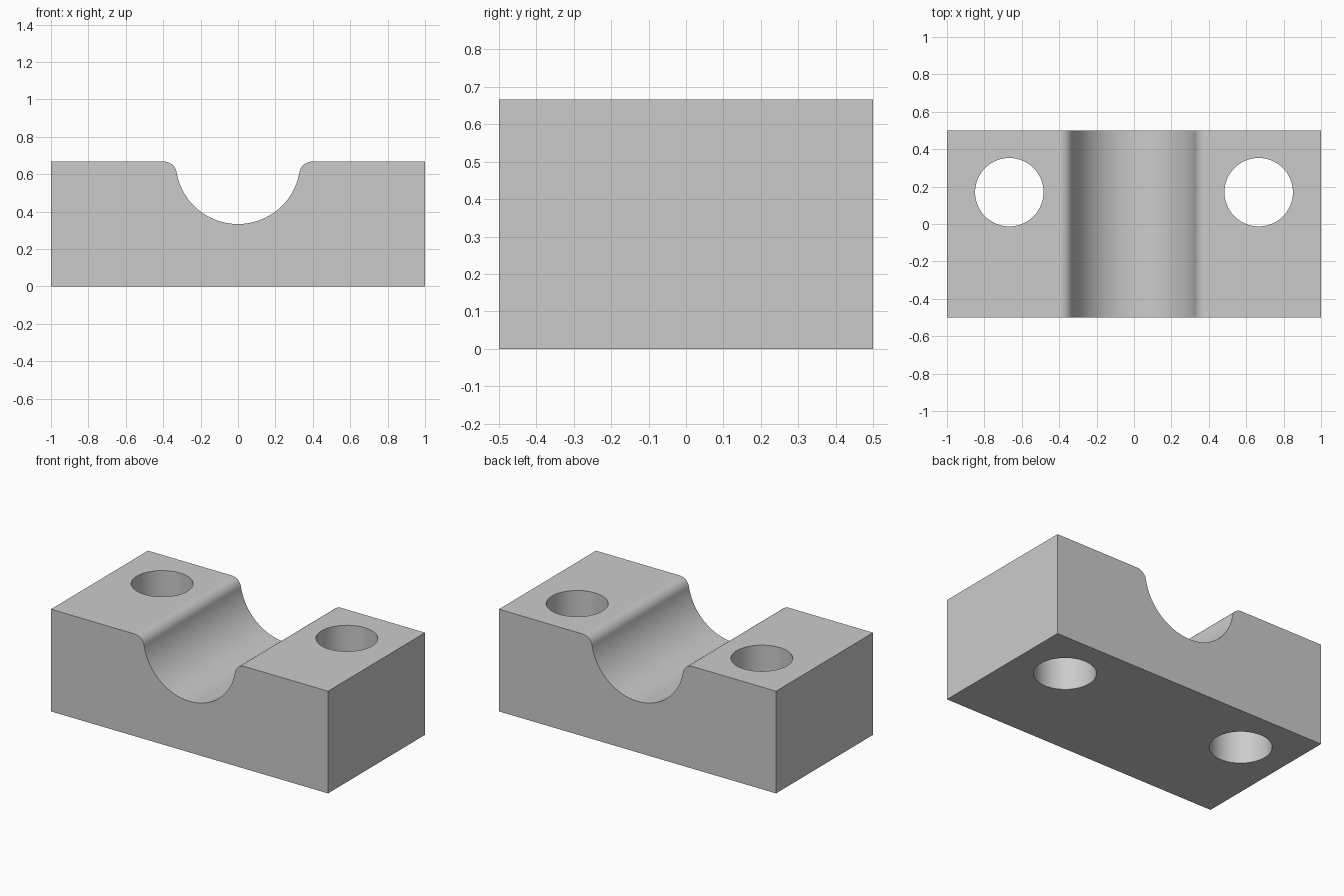
import bpy, bmesh
from math import sin, cos, pi, sqrt, asin

if "Cube" in bpy.data.objects:
    bpy.data.objects.remove(bpy.data.objects["Cube"], do_unlink=True)

TOP, DEPTH = 2 / 3, 1.0
GROOVE, FILLET = 1 / 3, 1 / 15
HOLE_X, HOLE_Y, HOLE_R = 2 / 3, 0.17, 0.183

grey = bpy.data.materials.new("plain grey")
grey.use_nodes = True
colour = (0.6, 0.6, 0.6, 1)
grey.diffuse_color = colour
grey.node_tree.nodes["Principled BSDF"].inputs["Base Color"].default_value = colour


def arc(cx, cz, r, start, end, steps):
    """Points along an arc in the front plane."""
    angles = [start + (end - start) * i / steps for i in range(steps + 1)]
    return [(cx + r * cos(a), cz + r * sin(a)) for a in angles]


# Right half of the profile: groove bottom, rounded lip, flat top, side
reach = GROOVE + FILLET
lip_x = sqrt(reach ** 2 - FILLET ** 2)
tilt = asin(FILLET / reach)
half = arc(0, TOP, GROOVE, -pi / 2, -tilt, 32)
half += arc(lip_x, TOP - FILLET, FILLET, pi - tilt, pi / 2, 12)[1:]
half += [(1, TOP), (1, 0)]
profile = half + [(-x, z) for x, z in reversed(half[1:])]

# Block: mirrored profile extruded from front to back
bm = bmesh.new()
face = bm.faces.new([bm.verts.new((x, -DEPTH / 2, z)) for x, z in profile])
back = bmesh.ops.extrude_face_region(bm, geom=[face])["geom"]
bmesh.ops.translate(bm, vec=(0, DEPTH, 0),
                    verts=[v for v in back if isinstance(v, bmesh.types.BMVert)])
bmesh.ops.recalc_face_normals(bm, faces=bm.faces)
mesh = bpy.data.meshes.new("grooved_block")
bm.to_mesh(mesh)
bm.free()
mesh.materials.append(grey)
block = bpy.data.objects.new("grooved_block", mesh)
bpy.context.collection.objects.link(block)

# Bolt holes: one through each shoulder
for side in (-1, 1):
    bpy.ops.mesh.primitive_cylinder_add(vertices=64, radius=HOLE_R, depth=TOP * 2,
                                        location=(side * HOLE_X, HOLE_Y, TOP / 2))
    cutter = bpy.context.object
    cutter.name = "hole_cutter"
    cutter.hide_render = True
    cutter.data.materials.append(grey)
    cut = block.modifiers.new("bolt_hole", "BOOLEAN")
    cut.operation, cut.solver, cut.object = "DIFFERENCE", "EXACT", cutter
    bpy.ops.object.select_all(action="DESELECT")
    block.select_set(True)
    bpy.context.view_layer.objects.active = block
    bpy.ops.object.modifier_apply(modifier=cut.name)
    bpy.data.objects.remove(cutter, do_unlink=True)

# Smooth curves, crisp edges, flat faces kept flat
bpy.ops.object.shade_smooth_by_angle(angle=pi / 6)
weighted = block.modifiers.new("flat_faces", "WEIGHTED_NORMAL")
weighted.keep_sharp = True
